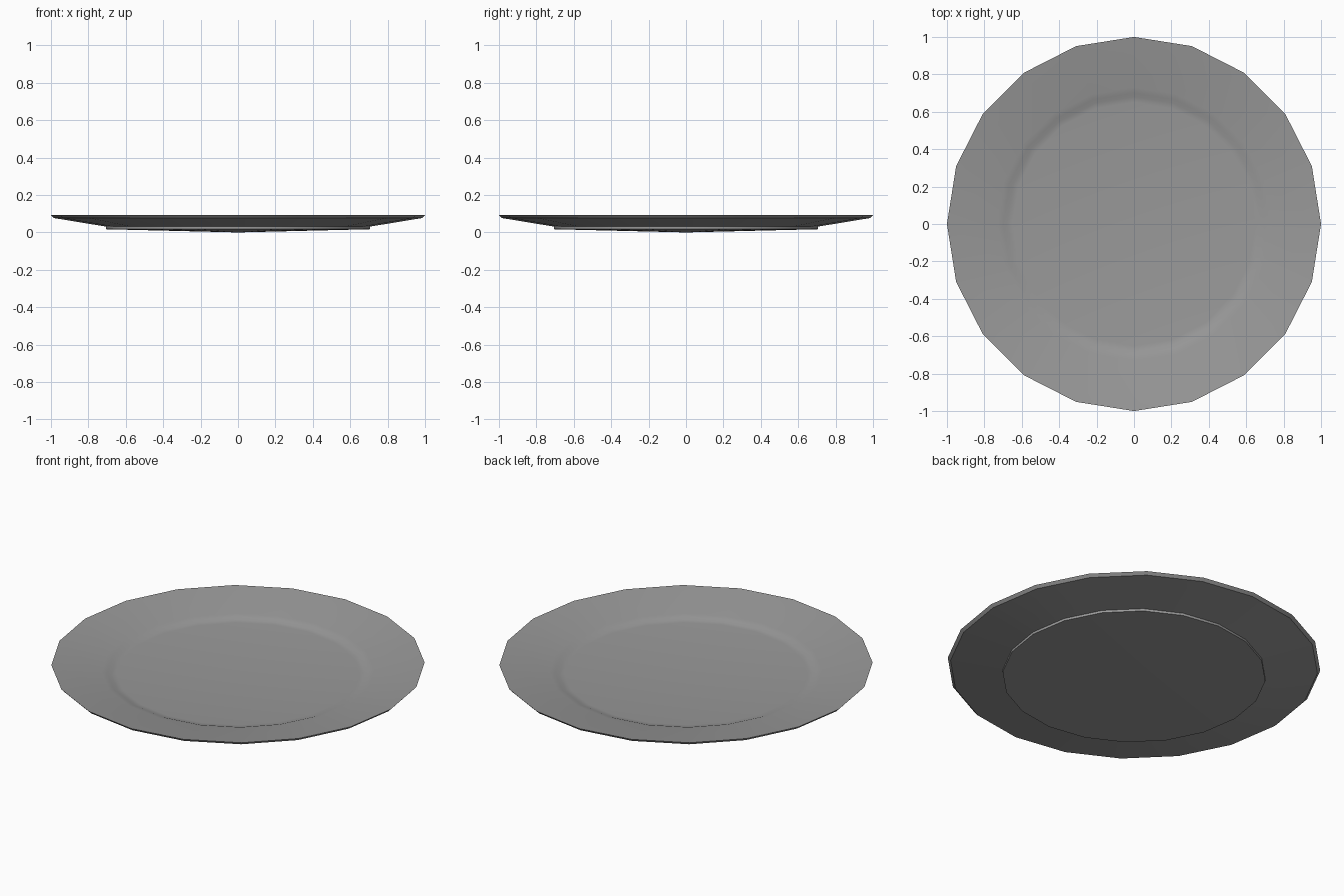
import bpy, bmesh
from math import cos, sin, radians, tau

if "Cube" in bpy.data.objects:
    bpy.data.objects.remove(bpy.data.objects["Cube"])

SIDES = 20

# Cross-section (radius, height), from underside centre round the rim to top centre
PROFILE = [
    (0.0, 0.0), (0.705, 0.017),       # shallow foot
    (0.705, 0.031), (0.985, 0.077),   # foot step and flared underside
    (1.0, 0.093),                     # rim edge
    (0.73, 0.051), (0.70, 0.045),     # sloped border
    (0.68, 0.037), (0.65, 0.034),     # small step into the well
    (0.0, 0.021),                     # well centre
]


def lathe(name, profile, sides):
    bm = bmesh.new()
    rings = []
    for r, z in profile:
        if r == 0:
            rings.append([bm.verts.new((0, 0, z))] * sides)
        else:
            rings.append([bm.verts.new((r * cos(tau * i / sides), r * sin(tau * i / sides), z))
                          for i in range(sides)])
    for a, b in zip(rings, rings[1:]):
        for i in range(sides):
            j = (i + 1) % sides
            corners = dict.fromkeys((a[i], a[j], b[j], b[i]))
            bm.faces.new(list(corners))
    bmesh.ops.recalc_face_normals(bm, faces=bm.faces)
    mesh = bpy.data.meshes.new(name)
    bm.to_mesh(mesh)
    bm.free()
    obj = bpy.data.objects.new(name, mesh)
    bpy.context.collection.objects.link(obj)
    return obj


# Plate
plate = lathe("plate", PROFILE, SIDES)
bpy.context.view_layer.objects.active = plate
plate.select_set(True)
bpy.ops.object.shade_smooth_by_angle(angle=radians(30))

# Dark grey glaze
glaze = bpy.data.materials.new("dark_grey")
glaze.diffuse_color = (0.32, 0.32, 0.32, 1)
glaze.use_nodes = True
glaze.node_tree.nodes["Principled BSDF"].inputs["Base Color"].default_value = glaze.diffuse_color
plate.data.materials.append(glaze)
